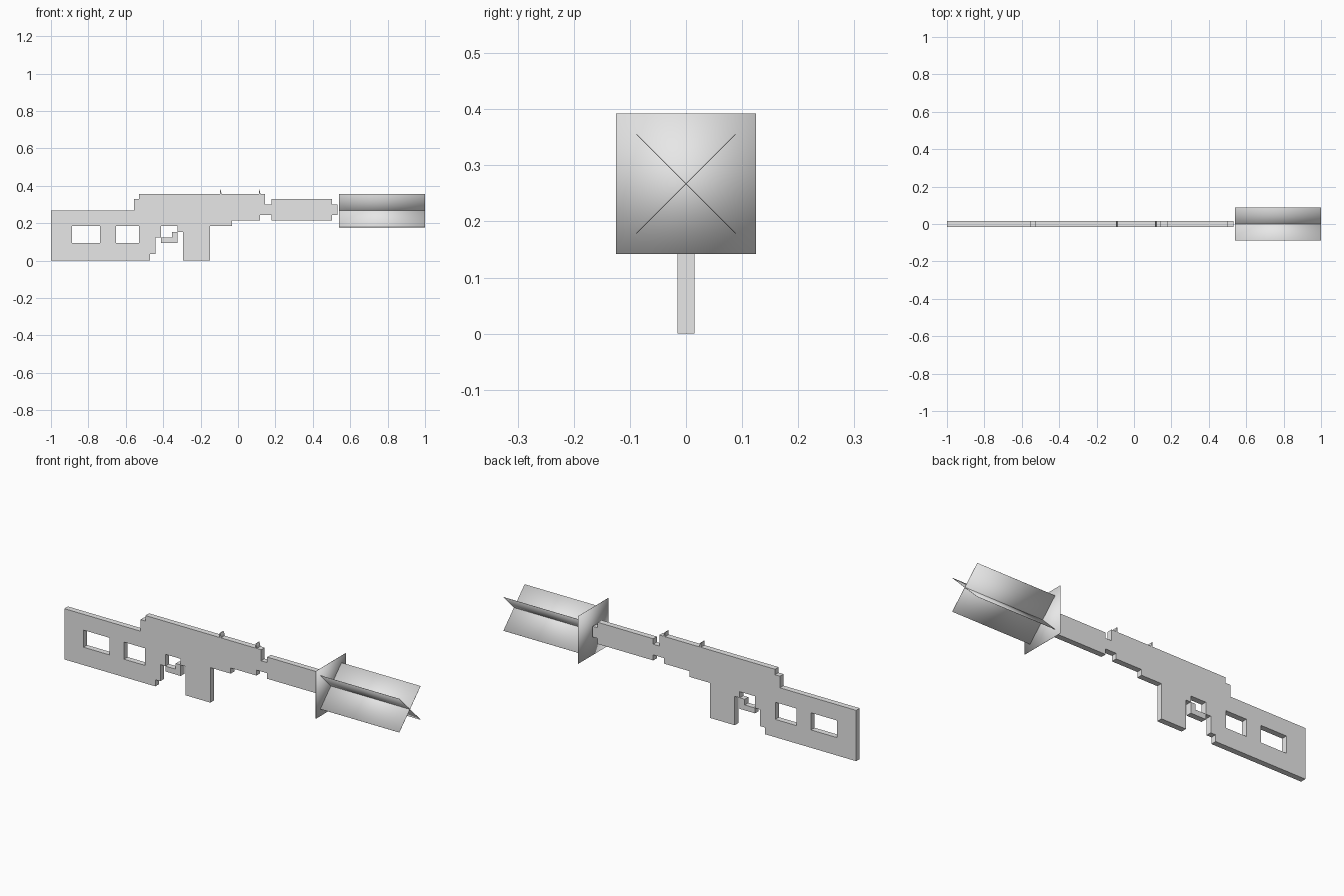
import bpy
from math import radians

cube = bpy.data.objects.get("Cube")
if cube:
    bpy.data.objects.remove(cube, do_unlink=True)

# Single plain grey
GREY = (0.8, 0.8, 0.8, 1)
grey = bpy.data.materials.new("plain_grey")
grey.use_nodes = True
grey.diffuse_color = GREY
grey.node_tree.nodes["Principled BSDF"].inputs["Base Color"].default_value = GREY

HALF = 0.015      # half thickness of the flat body
AXIS_Z = 0.267    # height of the barrel axis


def rect(x0, x1, z0, z1):
    return [(x0, z0), (x1, z0), (x1, z1), (x0, z1)]


def slab(name, *loops):
    """Extruded x-z silhouette; loops inside the first one become holes."""
    curve = bpy.data.curves.new(name, "CURVE")
    curve.dimensions = "2D"
    curve.fill_mode = "BOTH"
    curve.extrude = HALF
    for loop in loops:
        spline = curve.splines.new("POLY")
        spline.points.add(len(loop) - 1)
        for point, (x, z) in zip(spline.points, loop):
            point.co = (x, z, 0, 1)
        spline.use_cyclic_u = True
    obj = bpy.data.objects.new(name, curve)
    bpy.context.collection.objects.link(obj)
    obj.rotation_euler.x = radians(90)
    bpy.ops.object.select_all(action="DESELECT")
    obj.select_set(True)
    bpy.context.view_layer.objects.active = obj
    bpy.ops.object.convert(target="MESH")
    obj = bpy.context.object
    obj.data.materials.clear()
    obj.data.materials.append(grey)
    obj.data.shade_flat()
    return obj


def flash_sheet(name, x, size, tilt=0):
    """Paper-thin box with softly rounded shading."""
    bpy.ops.mesh.primitive_cube_add(size=1, location=(x, 0, AXIS_Z))
    obj = bpy.context.object
    obj.name = name
    obj.scale = size
    bpy.ops.object.transform_apply(location=False, rotation=False, scale=True)
    obj.rotation_euler.x = radians(tilt)
    obj.data.materials.append(grey)
    obj.data.shade_smooth()


# Body: stock, receiver, grip block and stepped underside
body = [
    (-1, 0), (-1, .267), (-.557, .267), (-.557, .328), (-.528, .328),
    (-.528, .357), (.145, .357), (.145, .299), (.18, .299),
    (.18, .328), (.503, .328), (.503, .299), (.532, .299),
    (.532, .243), (.503, .243), (.503, .214), (.18, .214),
    (.18, .243), (.118, .243), (.118, .214), (-.032, .214),
    (-.032, .184), (-.15, .184), (-.15, 0), (-.294, 0),
    (-.294, .152), (-.323, .152), (-.323, .184), (-.412, .184),
    (-.412, .122), (-.441, .122), (-.441, .035), (-.47, .035), (-.47, 0),
]
slab("body", body,
     rect(-.888, -.738, .094, .184),   # rear stock opening
     rect(-.652, -.53, .094, .184))    # front stock opening

# Stepped trigger guard below the receiver
slab("trigger_guard", [(-.412, .094), (-.323, .094), (-.323, .152),
                       (-.352, .152), (-.352, .122), (-.412, .122)])

# Small sights on the top edge
for name, x in (("rear_sight", -.097), ("front_sight", .111)):
    slab(name, [(x, .355), (x + .009, .355), (x + .007, .368),
                (x + .003, .38), (x, .38)])

# Muzzle flash: one square sheet and two crossed blades
flash_sheet("flash_square", .54, (.0015, .25, .25))
for name, tilt in (("flash_blade_a", 45), ("flash_blade_b", -45)):
    flash_sheet(name, .77, (.46, .25, .0015), tilt)
